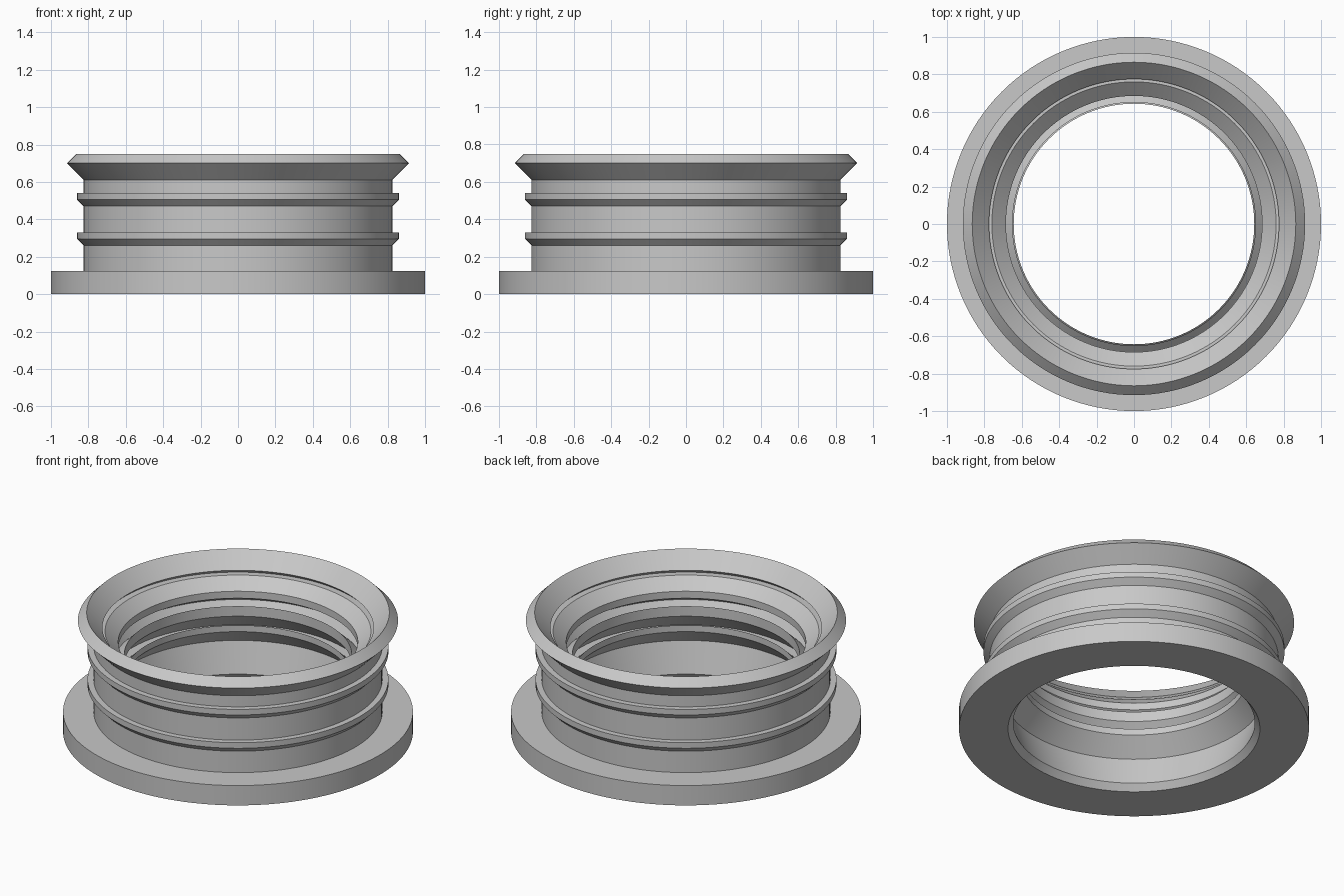
import bpy, bmesh, math

cube = bpy.data.objects.get("Cube")
if cube:
    bpy.data.objects.remove(cube, do_unlink=True)

SEGMENTS = 128

# Plain grey material
grey = bpy.data.materials.new("plain_grey")
grey.use_nodes = True
colour = (0.58, 0.58, 0.58, 1)
grey.diffuse_color = colour
grey.node_tree.nodes["Principled BSDF"].inputs["Base Color"].default_value = colour


def rib(z):
    """Outer snap rib: sloped underside, short wall, flat top."""
    return [(0.825, z), (0.86, z + 0.035), (0.86, z + 0.07), (0.825, z + 0.07)]


def lathe(name, profile):
    """Spin a closed (radius, height) profile around the z axis."""
    bm = bmesh.new()
    rings = []
    for i in range(SEGMENTS):
        a = math.tau * i / SEGMENTS
        rings.append([bm.verts.new((r * math.cos(a), r * math.sin(a), z)) for r, z in profile])
    n = len(profile)
    for i in range(SEGMENTS):
        here, after = rings[i], rings[(i + 1) % SEGMENTS]
        for j in range(n):
            k = (j + 1) % n
            bm.faces.new((here[j], after[j], after[k], here[k]))
    bmesh.ops.recalc_face_normals(bm, faces=bm.faces)
    mesh = bpy.data.meshes.new(name)
    bm.to_mesh(mesh)
    bm.free()
    mesh.materials.append(grey)
    obj = bpy.data.objects.new(name, mesh)
    bpy.context.collection.objects.link(obj)
    bpy.ops.object.select_all(action="DESELECT")
    obj.select_set(True)
    bpy.context.view_layer.objects.active = obj
    bpy.ops.object.shade_smooth_by_angle(angle=math.radians(20))
    return obj


# Outside: flange, body with two ribs, flared lip
outside = [(0.72, 0), (1, 0), (1, 0.125), (0.825, 0.125)]
outside += rib(0.26) + rib(0.47)
outside += [(0.825, 0.61), (0.915, 0.70), (0.865, 0.75)]

# Inside, from the top down: lip funnel and undercut shelf
inside = [(0.775, 0.655), (0.80, 0.632), (0.76, 0.632)]
# Upper funnel and groove
inside += [(0.685, 0.565), (0.685, 0.521), (0.745, 0.485), (0.71, 0.43)]
# Upper and lower sealing fins
inside += [(0.65, 0.487), (0.65, 0.424), (0.745, 0.325), (0.69, 0.325)]
inside += [(0.643, 0.37), (0.643, 0.33)]
# Lower chamber and bottom chamfer
inside += [(0.743, 0.228), (0.69, 0.04)]

lathe("sealing_bushing", outside + inside)
